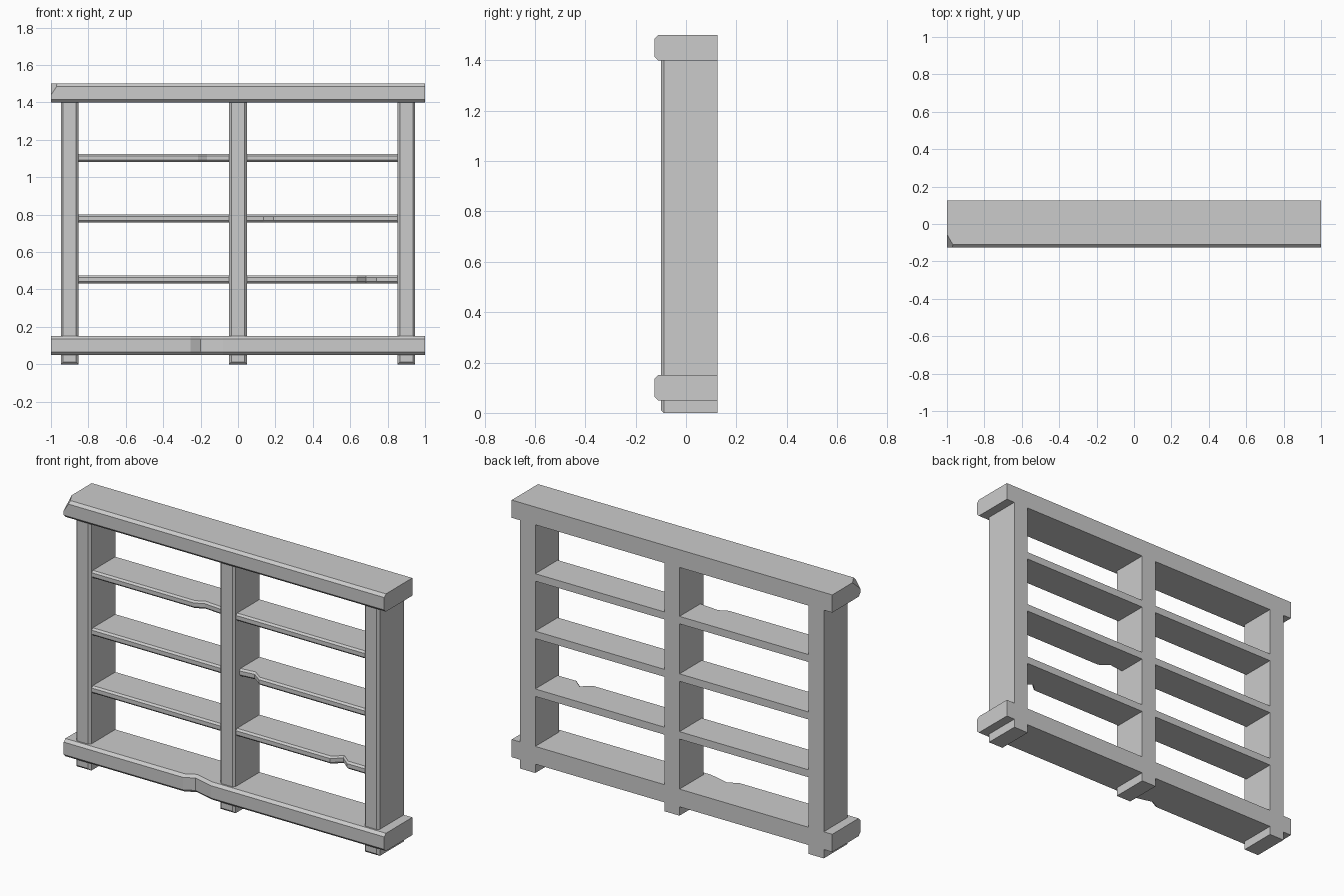
import bpy, bmesh
from mathutils import Vector

if "Cube" in bpy.data.objects:
    bpy.data.objects.remove(bpy.data.objects["Cube"])

BACK = 0.125


def finish(bm, name):
    bmesh.ops.recalc_face_normals(bm, faces=bm.faces)
    mesh = bpy.data.meshes.new(name)
    bm.to_mesh(mesh)
    bm.free()
    ob = bpy.data.objects.new(name, mesh)
    bpy.context.collection.objects.link(ob)
    return ob


def plank(x0, x1, z0, z1, front, c, dents=()):
    """Horizontal board with chamfered front; dents are (x, inward depth)."""
    bm = bmesh.new()
    stations = dict([(x0, 0.0), (x1, 0.0)])
    stations.update(dict(dents))
    rings = []
    for x, d in sorted(stations.items()):
        f = front + d
        profile = [(BACK, z0), (f + c, z0), (f, z0 + c),
                   (f, z1 - c), (f + c, z1), (BACK, z1)]
        rings.append([bm.verts.new((x, y, z)) for y, z in profile])
    for a, b in zip(rings, rings[1:]):
        for i in range(6):
            j = (i + 1) % 6
            bm.faces.new((a[i], a[j], b[j], b[i]))
    bm.faces.new(rings[0])
    bm.faces.new(rings[-1])
    return bm


def upright(name, x, z0, z1, foot=False, half=0.047, front=-0.1, c=0.012):
    """Vertical post piece with chamfered front edges."""
    bm = bmesh.new()
    bmesh.ops.create_cube(bm, size=1)
    for v in bm.verts:
        v.co = (x + v.co.x * 2 * half,
                front if v.co.y < 0 else BACK,
                z0 if v.co.z < 0 else z1)
    edges = []
    for e in bm.edges:
        a, b = (v.co for v in e.verts)
        if a.y < 0 and b.y < 0:
            vertical = abs(a.z - b.z) > 0.001
            bottom = not vertical and a.z < z0 + 0.001
            if vertical or (foot and bottom):
                edges.append(e)
    bmesh.ops.bevel(bm, geom=edges, offset=c, segments=1, affect='EDGES')
    finish(bm, name)


# top rail with a broken front left corner
bm = plank(-1, 1, 1.4, 1.5, -0.125, 0.015)
p, q, r = Vector((-0.96, -0.125, 1.5)), Vector((-1, -0.055, 1.5)), Vector((-1, -0.125, 1.44))
n = (q - p).cross(r - p)
if n.x > 0:
    n = -n
bmesh.ops.bisect_plane(bm, geom=bm.verts[:] + bm.edges[:] + bm.faces[:],
                       plane_co=p, plane_no=n, clear_outer=True)
bmesh.ops.holes_fill(bm, edges=[e for e in bm.edges if e.is_boundary], sides=0)
finish(bm, "top_rail")

# bottom rail with a worn dent
finish(plank(-1, 1, 0.05, 0.15, -0.125, 0.015,
             [(-0.255, 0), (-0.2, 0.03), (-0.08, 0)]), "bottom_rail")

# posts and feet
for label, x in (("left", -0.9), ("middle", 0), ("right", 0.9)):
    upright(label + "_post", x, 0.15, 1.4)
    upright(label + "_foot", x, 0, 0.05, foot=True)

# shelves, some chipped along the front edge
chips = {
    ("left", 2): [(-0.215, 0), (-0.165, 0.025), (-0.047, 0.015)],
    ("right", 1): [(0.047, 0.03), (0.135, 0.04), (0.19, 0)],
    ("right", 0): [(0.635, 0), (0.685, 0.045), (0.74, 0)],
}
for row, z in enumerate((0.432, 0.758, 1.082)):
    for side, x0, x1 in (("left", -0.853, -0.047), ("right", 0.047, 0.853)):
        finish(plank(x0, x1, z, z + 0.042, -0.085, 0.01, chips.get((side, row), ())),
               f"{side}_shelf_{row + 1}")
